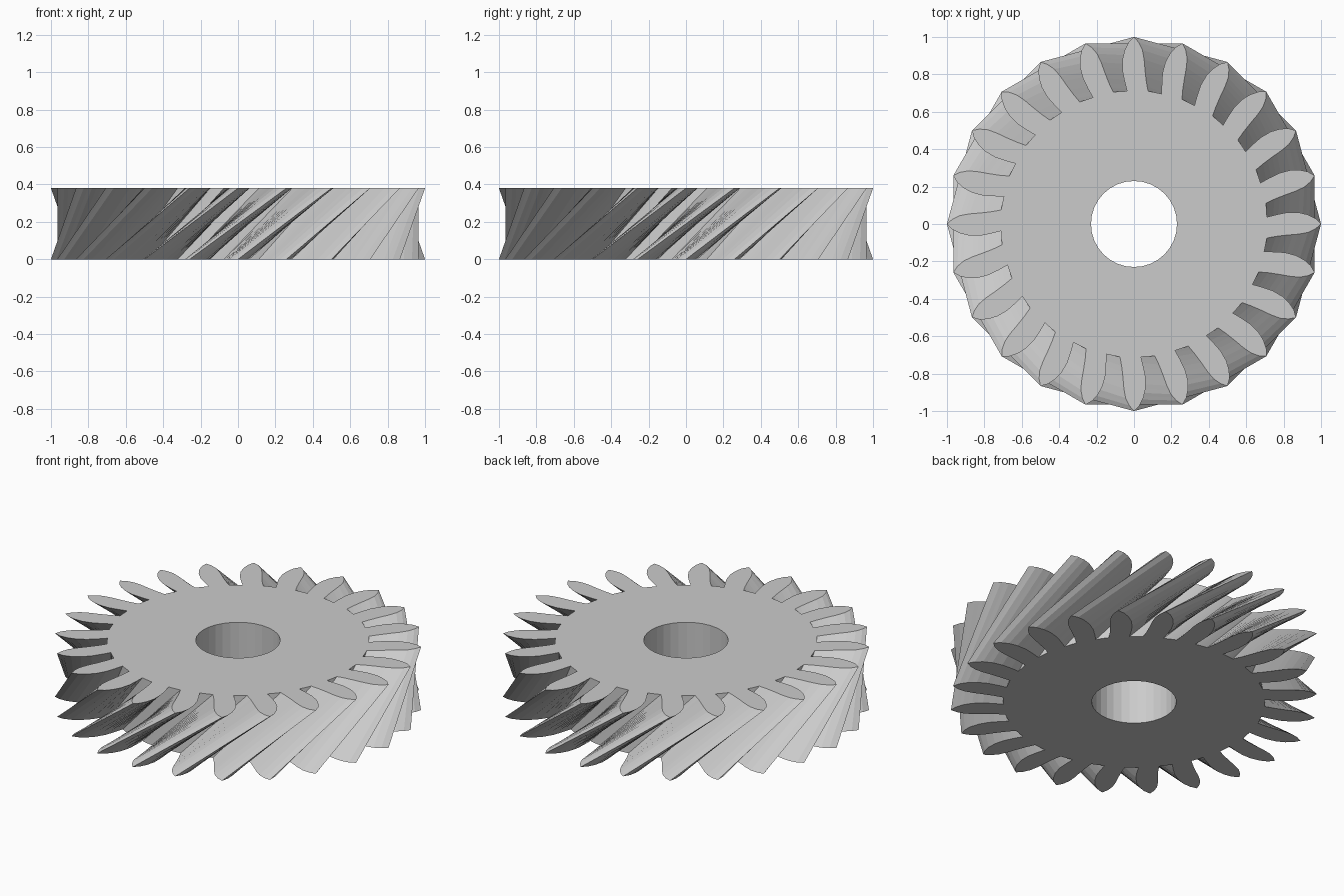
import bpy
import bmesh
from math import cos, sin, pi, tau, atan2, hypot
from mathutils import Vector

cube = bpy.data.objects.get("Cube")
if cube:
    bpy.data.objects.remove(cube, do_unlink=True)

TEETH = 24
HEIGHT = 0.38
TWIST = tau / 12          # two tooth pitches between bottom and top
BORE = 0.23
PITCH = tau / TEETH

# One pointed tooth, lying along +x: (radial, sideways), clockwise flank first
TOOTH = [(0.71, -0.075), (0.76, -0.066), (0.82, -0.059), (0.88, -0.054),
         (0.93, -0.045), (0.97, -0.026), (1.0, 0.0), (0.97, 0.030),
         (0.93, 0.050), (0.88, 0.062), (0.82, 0.062), (0.76, 0.050),
         (0.71, 0.037)]


def refine(points, steps):
    """Split every profile edge so that the twisted walls stay fine."""
    out = []
    for a, b in zip(points, points[1:]):
        out += [Vector(a).lerp(Vector(b), i / steps) for i in range(steps)]
    return out + [Vector(points[-1])]


def gear_outline():
    """Polar outline (radius, angle) of all teeth and the gaps between."""
    tooth = [(hypot(x, y), atan2(y, x)) for x, y in refine(TOOTH, 2)]
    first, last = tooth[0], tooth[-1]
    gap = refine([last, (first[0], first[1] + PITCH)], 6)[1:-1]
    return [(r, a + k * PITCH) for k in range(TEETH)
            for r, a in tooth + [tuple(p) for p in gap]]


def ring(bm, outline, z, turn=0.0):
    verts = [bm.verts.new((r * cos(a + turn), r * sin(a + turn), z))
             for r, a in outline]
    edges = [bm.edges.new((v, verts[(i + 1) % len(verts)]))
             for i, v in enumerate(verts)]
    return verts, edges


def wall(bm, low, high):
    for i in range(len(low)):
        j = (i + 1) % len(low)
        bm.faces.new((low[i], low[j], high[j], high[i]))


steel = bpy.data.materials.new("grey_steel")
steel.use_nodes = True
colour = (0.6, 0.6, 0.6, 1.0)
steel.diffuse_color = colour
steel.node_tree.nodes["Principled BSDF"].inputs["Base Color"].default_value = colour

# Helical gear: straight ruled walls between two turned outlines, with a bore
bm = bmesh.new()
teeth = gear_outline()
hole = [(BORE, tau * i / 32) for i in range(32)]
low_rim, low_edges = ring(bm, teeth, 0)
high_rim, high_edges = ring(bm, teeth, HEIGHT, TWIST)
low_bore, low_hole = ring(bm, hole, 0)
high_bore, high_hole = ring(bm, hole, HEIGHT)

# Flat end faces
bmesh.ops.triangle_fill(bm, edges=low_edges + low_hole, normal=(0, 0, -1))
bmesh.ops.triangle_fill(bm, edges=high_edges + high_hole, normal=(0, 0, 1))

# Tooth flanks and bore wall
wall(bm, low_rim, high_rim)
wall(bm, low_bore, high_bore)
bmesh.ops.recalc_face_normals(bm, faces=bm.faces)

mesh = bpy.data.meshes.new("helical_gear")
bm.to_mesh(mesh)
bm.free()
mesh.materials.append(steel)
gear = bpy.data.objects.new("helical_gear", mesh)
bpy.context.collection.objects.link(gear)
